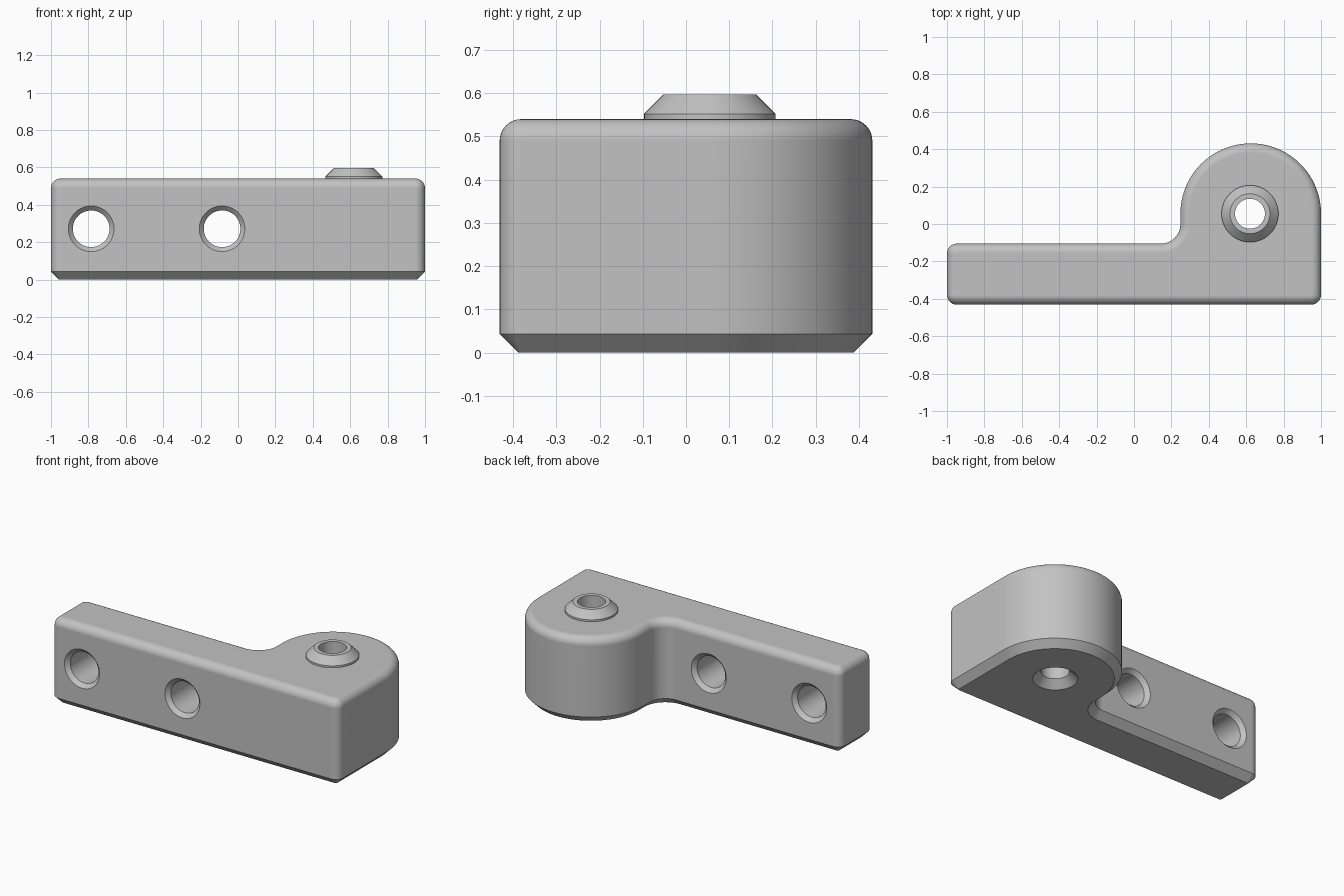
import bpy, bmesh
from math import sin, cos, radians, pi
from mathutils import Matrix

cube = bpy.data.objects.get("Cube")
if cube:
    bpy.data.objects.remove(cube, do_unlink=True)

grey = bpy.data.materials.new("plain grey")
grey.use_nodes = True
colour = (0.54, 0.54, 0.54, 1)
grey.diffuse_color = colour
grey.node_tree.nodes["Principled BSDF"].inputs["Base Color"].default_value = colour

HEIGHT, EDGE, CHAMFER = 0.54, 0.05, 0.043
FRONT, BACK, ARM_BACK = -0.431, 0.431, -0.105
BOSS_X, BOSS_Y, LOBE_R = 0.624, 0.055, 0.376
CORNER, INNER_R = 0.052, 0.105


def new_object(name, bm):
    bmesh.ops.recalc_face_normals(bm, faces=bm.faces)
    mesh = bpy.data.meshes.new(name)
    bm.to_mesh(mesh)
    bm.free()
    mesh.materials.append(grey)
    obj = bpy.data.objects.new(name, mesh)
    bpy.context.collection.objects.link(obj)
    return obj


def bridge(bm, a, b):
    n = len(a)
    for i in range(n):
        bm.faces.new((a[i], a[(i + 1) % n], b[(i + 1) % n], b[i]))


def revolve(name, profile, matrix, capped, steps=64):
    """Turn (radius, height) points around z, then place with matrix."""
    bm = bmesh.new()
    rings = [[bm.verts.new((r * cos(2 * pi * i / steps), r * sin(2 * pi * i / steps), z))
              for i in range(steps)] for r, z in profile]
    for a, b in zip(rings, rings[1:]):
        bridge(bm, a, b)
    if capped:
        bm.faces.new(rings[0])
        bm.faces.new(rings[-1])
    bm.transform(matrix)
    return new_object(name, bm)


def outline(inset):
    """Plan of the bracket, moved inward by inset."""
    arcs = [  # centre, radius, start angle, end angle, segments
        (1 - CORNER, FRONT + CORNER, CORNER - inset, -90, 0, 8),
        (BOSS_X, BOSS_Y, LOBE_R - inset, 0, 180, 48),
        (BOSS_X - LOBE_R - INNER_R, ARM_BACK + INNER_R, INNER_R + inset, 0, -90, 16),
        (CORNER - 1, ARM_BACK - CORNER, CORNER - inset, 90, 180, 8),
        (CORNER - 1, FRONT + CORNER, CORNER - inset, 180, 270, 8),
    ]
    points = []
    for x, y, r, a0, a1, n in arcs:
        for i in range(n + 1):
            a = radians(a0 + (a1 - a0) * i / n)
            points.append((x + r * cos(a), y + r * sin(a)))
    return points


# Bracket body: chamfered foot, straight wall, rounded top edge
levels = [(CHAMFER, 0), (0, CHAMFER)]
for i in range(9):
    a = radians(90 * i / 8)
    levels.append((EDGE * (1 - cos(a)), HEIGHT - EDGE * (1 - sin(a))))
bm = bmesh.new()
rings = [[bm.verts.new((x, y, z)) for x, y in outline(d)] for d, z in levels]
for lower, upper in zip(rings, rings[1:]):
    bridge(bm, lower, upper)
bm.faces.new(rings[0])
bm.faces.new(rings[-1])
body = new_object("bracket_body", bm)

# Cutters: two countersunk screw holes and the pivot hole
HOLE, SINK, PIVOT = 0.098, 0.122, 0.08
LIP = SINK - HOLE
depth = ARM_BACK - FRONT
screw = [(SINK + 0.02, -0.02), (HOLE, LIP), (HOLE, depth - LIP), (SINK + 0.02, depth + 0.02)]
pivot = [(0.146, -0.02), (PIVOT, 0.046), (PIVOT, HEIGHT + 0.1)]
along_y = Matrix.Rotation(-pi / 2, 4, "X")
cutters = [revolve("screw_hole_cutter", screw,
                   Matrix.Translation((x, FRONT, 0.272)) @ along_y, True)
           for x in (-0.785, -0.085)]
cutters.append(revolve("pivot_hole_cutter", pivot,
                       Matrix.Translation((BOSS_X - 0.004, BOSS_Y, 0)), True))

bpy.context.view_layer.objects.active = body
for cutter in cutters:
    cutter.hide_render = True
    mod = body.modifiers.new("hole", "BOOLEAN")
    mod.operation, mod.solver, mod.object = "DIFFERENCE", "EXACT", cutter
    bpy.ops.object.modifier_apply(modifier=mod.name)
    bpy.data.objects.remove(cutter, do_unlink=True)

# Raised conical collar around the pivot hole
collar = revolve("pivot_collar",
                 [(0.152, HEIGHT), (0.152, 0.552), (0.107, 0.597), (PIVOT, 0.597), (PIVOT, HEIGHT)],
                 Matrix.Translation((BOSS_X - 0.004, BOSS_Y, 0)), False)

# Smooth curves, crisp chamfers, flat large faces
for obj in (body, collar):
    bpy.ops.object.select_all(action="DESELECT")
    obj.select_set(True)
    bpy.context.view_layer.objects.active = obj
    bpy.ops.object.shade_smooth_by_angle(angle=radians(30))
    mod = obj.modifiers.new("even shading", "WEIGHTED_NORMAL")
    mod.keep_sharp = True
